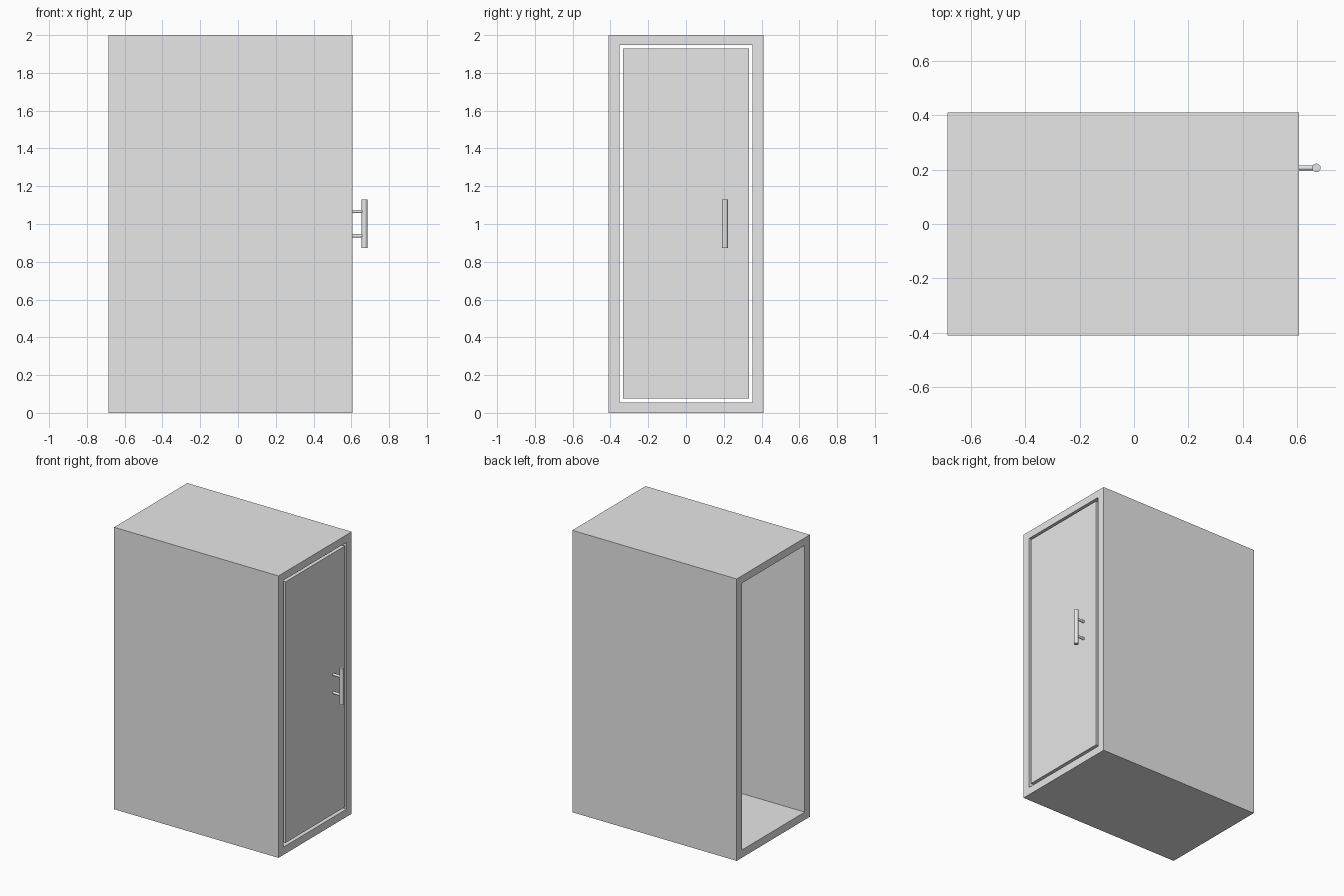
import bpy
import bmesh
from math import pi
from mathutils import Matrix, Vector

default = bpy.data.objects.get("Cube")
if default:
    bpy.data.objects.remove(default, do_unlink=True)

grey = bpy.data.materials.new("plain grey")
grey.use_nodes = True
grey.diffuse_color = (0.8, 0.8, 0.8, 1)
grey.node_tree.nodes["Principled BSDF"].inputs["Base Color"].default_value = (0.8, 0.8, 0.8, 1)

BACK, FRONT = -0.685, 0.605     # open end and door end along x
HANDLE_Y, BAR_R = 0.206, 0.0155
BAR_X = 0.685 - BAR_R


def finish(name, bm):
    bmesh.ops.recalc_face_normals(bm, faces=bm.faces)
    mesh = bpy.data.meshes.new(name)
    bm.to_mesh(mesh)
    bm.free()
    mesh.materials.append(grey)
    obj = bpy.data.objects.new(name, mesh)
    bpy.context.collection.objects.link(obj)
    return obj


def rectangle(bm, x, half, low, high):
    corners = ((-half, low), (half, low), (half, high), (-half, high))
    return [bm.verts.new((x, y, z)) for y, z in corners]


def tube(name, outer, inner):
    """Rectangular tube along x, open at both ends."""
    bm = bmesh.new()
    loops = [rectangle(bm, x, *size) for x, size in
             ((BACK, outer), (FRONT, outer), (FRONT, inner), (BACK, inner))]
    for a, b in zip(loops, loops[1:] + loops[:1]):
        for i in range(4):
            j = (i + 1) % 4
            bm.faces.new((a[i], a[j], b[j], b[i]))
    return finish(name, bm)


def box(name, low, high):
    bm = bmesh.new()
    low, high = Vector(low), Vector(high)
    bmesh.ops.create_cube(bm, size=1, matrix=Matrix.Translation((low + high) / 2)
                          @ Matrix.Diagonal((high - low).to_4d()))
    return finish(name, bm)


def rod(name, start, end, radius):
    bm = bmesh.new()
    start, end = Vector(start), Vector(end)
    axis = end - start
    turn = axis.to_track_quat("Z", "Y").to_matrix().to_4x4()
    bmesh.ops.create_cone(bm, cap_ends=True, segments=32, radius1=radius, radius2=radius,
                          depth=axis.length, matrix=Matrix.Translation((start + end) / 2) @ turn)
    obj = finish(name, bm)
    bpy.ops.object.select_all(action="DESELECT")
    obj.select_set(True)
    bpy.context.view_layer.objects.active = obj
    bpy.ops.object.shade_smooth_by_angle(angle=pi / 6)
    return obj


# Casing with an open back
tube("casing", (0.41, 0, 2), (0.352, 0.055, 1.947))

# Door hanging in the front opening with a clear gap all round
box("door", (FRONT - 0.04, -0.333, 0.076), (FRONT, 0.333, 1.928))

# Bar handle on two posts
rod("handle_bar", (BAR_X, HANDLE_Y, 0.873), (BAR_X, HANDLE_Y, 1.13), BAR_R)
for name, z in (("lower_handle_post", 0.937), ("upper_handle_post", 1.066)):
    rod(name, (FRONT - 0.01, HANDLE_Y, z), (BAR_X, HANDLE_Y, z), 0.009)
